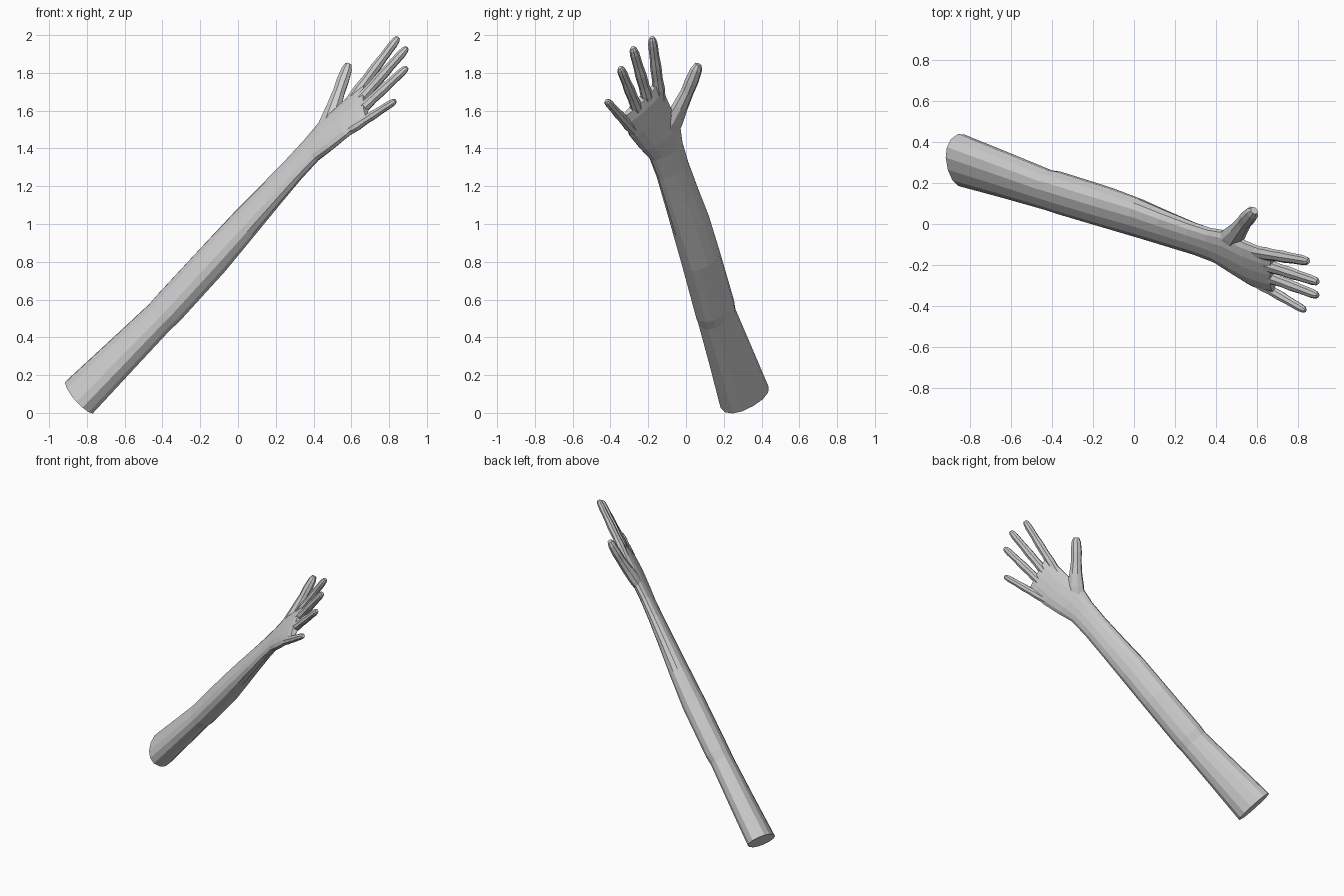
import bpy, bmesh, math
from mathutils import Vector

# Limb frame: along the arm, across toward the little finger, and through the palm
ORIGIN = Vector((-0.84, 0.31, 0.083))
ALONG = Vector((0.663, -0.223, 0.712)).normalized()
THRU = Vector((0.706, 0.50, -0.50))
ACROSS = THRU.cross(ALONG).normalized()
THRU = ALONG.cross(ACROSS)

skin = bpy.data.materials.new("pale grey")
skin.diffuse_color = (0.62, 0.62, 0.62, 1)


def loft(name, rings, sides, power=1.0):
    """Rings are (along, across, through, half width, half thickness, tilt)."""
    bm = bmesh.new()
    loops = []
    for s, w, n, rw, rn, tilt in rings:
        loop = []
        for i in range(sides):
            a = 2 * math.pi * (i + 0.5) / sides
            c, d = math.cos(a), math.sin(a)
            u = math.copysign(abs(c) ** power, c) * rw
            v = math.copysign(abs(d) ** power, d) * rn
            p = (ORIGIN + ALONG * (s - u * math.sin(tilt))
                 + ACROSS * (w + u * math.cos(tilt)) + THRU * (n + v))
            loop.append(bm.verts.new(p))
        loops.append(loop)
    for a, b in zip(loops, loops[1:]):
        for i in range(sides):
            j = (i + 1) % sides
            bm.faces.new((a[i], a[j], b[j], b[i]))
    bm.faces.new(loops[0])
    bm.faces.new(loops[-1])
    bmesh.ops.recalc_face_normals(bm, faces=bm.faces)
    mesh = bpy.data.meshes.new(name)
    bm.to_mesh(mesh)
    bm.free()
    mesh.materials.append(skin)
    obj = bpy.data.objects.new(name, mesh)
    bpy.context.collection.objects.link(obj)
    return obj


# Upper arm, elbow, forearm, wrist and palm in one tube
arm = loft("arm_and_palm", [
    (0.00, 0.000, 0.000, 0.141, 0.093, 0),
    (0.30, 0.008, 0.008, 0.124, 0.085, 0),
    (0.62, 0.018, 0.015, 0.107, 0.077, 0),
    (0.68, 0.016, 0.018, 0.111, 0.081, 0),
    (1.05, 0.008, 0.020, 0.108, 0.080, 0),
    (1.30, 0.003, 0.015, 0.107, 0.067, 0),
    (1.50, 0.005, 0.010, 0.100, 0.056, 0),
    (1.70, 0.006, 0.006, 0.095, 0.046, 0),
    (1.84, 0.008, 0.004, 0.100, 0.042, 0),
    (1.95, 0.018, 0.004, 0.127, 0.042, 0.05),
    (2.08, 0.045, 0.004, 0.135, 0.038, 0.15),
    (2.20, 0.055, 0.006, 0.138, 0.032, 0.30),
    (2.255, 0.058, 0.006, 0.126, 0.022, 0.34)], 14, 0.9)


def digit(name, base, tip, rw, rn, sides=8):
    """Finger with knuckle, two joints and a blunt tip."""
    a, b = Vector(base), Vector(tip)
    tilt = math.atan2(b.y - a.y, b.x - a.x)
    rings = []
    for t, k in ((0, 0.9), (0.28, 1.1), (0.42, 0.95), (0.58, 1.0),
                 (0.72, 0.86), (0.9, 0.84), (0.97, 0.68), (1.0, 0.4)):
        p = a.lerp(b, t)
        rings.append((p.x, p.y, p.z, rw * k, rn * k, tilt))
    return loft(name, rings, sides)


digits = [
    digit("index_finger", (2.12, -0.035, 0.006), (2.59, -0.110, -0.007), 0.031, 0.027),
    digit("middle_finger", (2.12, 0.022, 0.007), (2.605, 0.013, 0.002), 0.031, 0.027),
    digit("ring_finger", (2.11, 0.085, 0.004), (2.545, 0.120, 0.021), 0.030, 0.026),
    digit("little_finger", (2.04, 0.135, 0.004), (2.395, 0.252, 0.029), 0.027, 0.024),
    # Thumb with a wide fleshy root
    loft("thumb", [
        (1.90, 0.000, 0.004, 0.060, 0.030, -0.55),
        (2.00, -0.075, 0.008, 0.062, 0.038, -0.70),
        (2.07, -0.140, 0.010, 0.047, 0.036, -0.80),
        (2.135, -0.203, 0.009, 0.038, 0.031, -0.78),
        (2.18, -0.243, 0.006, 0.040, 0.032, -0.72),
        (2.235, -0.290, 0.003, 0.034, 0.027, -0.72),
        (2.258, -0.310, 0.001, 0.020, 0.017, -0.72)], 8),
]

# Merge the digits into the palm
bpy.context.view_layer.objects.active = arm
for d in digits:
    mod = arm.modifiers.new("join_" + d.name, "BOOLEAN")
    mod.operation, mod.solver, mod.object = "UNION", "EXACT", d
    bpy.ops.object.modifier_apply(modifier=mod.name)
    bpy.data.objects.remove(d)
arm.name = "arm_and_hand"
